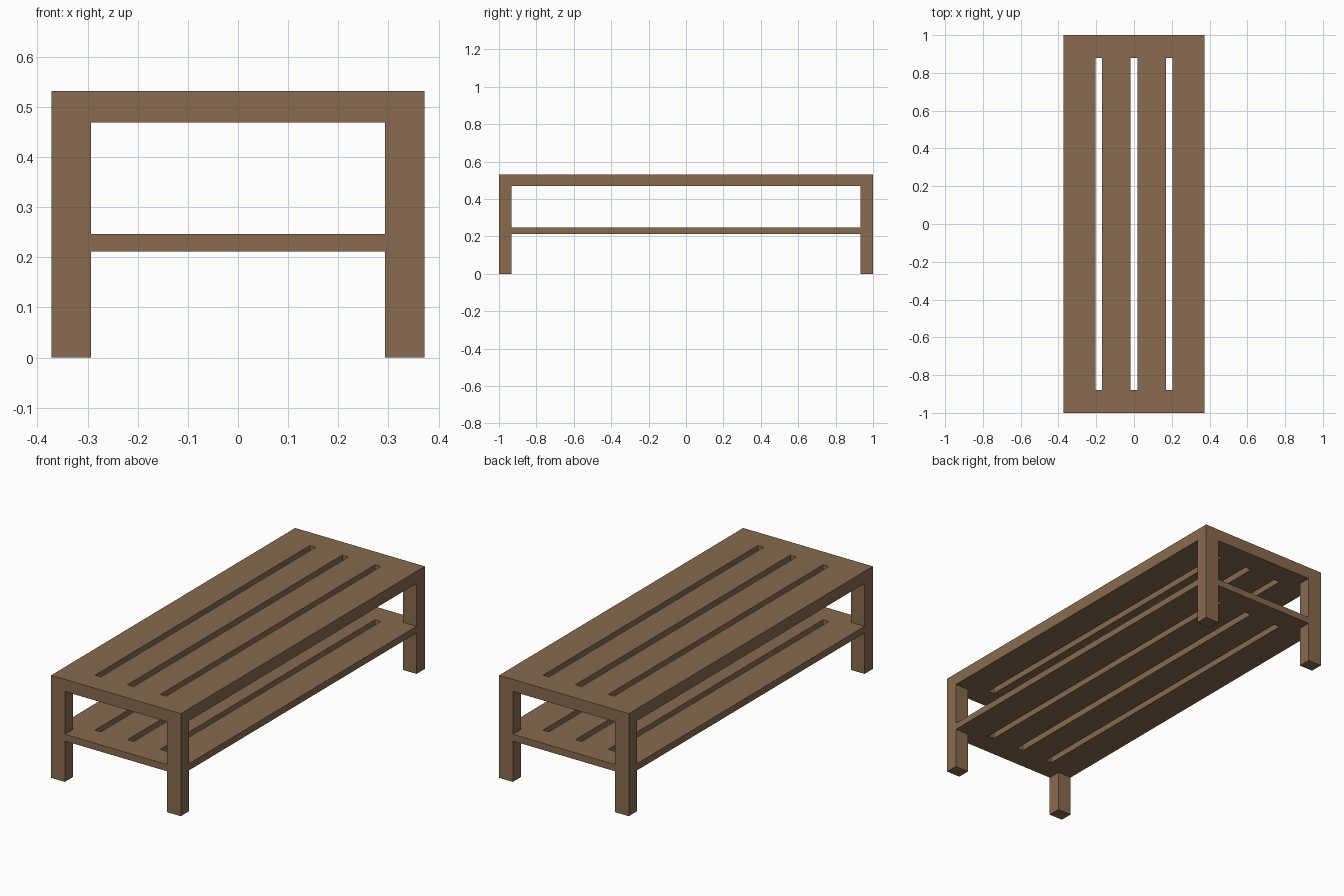
import bpy, bmesh

if "Cube" in bpy.data.objects:
    bpy.data.objects.remove(bpy.data.objects["Cube"])

HALF_X, HALF_Y = 0.372, 1.0            # outer footprint
LEG_X, LEG_Y = 0.079, 0.068            # leg section
TOP_Z = (0.469, 0.532)
SHELF_Z = (0.212, 0.247)
SLOT_END = 0.88
SLOTS = [(-0.204, -0.170), (-0.018, 0.018), (0.170, 0.204)]

wood = bpy.data.materials.new("brown_wood")
wood.diffuse_color = (0.25, 0.145, 0.08, 1)
wood.use_nodes = True
wood.node_tree.nodes["Principled BSDF"].inputs["Base Color"].default_value = wood.diffuse_color


def finish(bm, name):
    bmesh.ops.recalc_face_normals(bm, faces=bm.faces)
    mesh = bpy.data.meshes.new(name)
    bm.to_mesh(mesh)
    bm.free()
    mesh.materials.append(wood)
    obj = bpy.data.objects.new(name, mesh)
    bpy.context.collection.objects.link(obj)
    return obj


def slotted_panel(name, z0, z1, notched):
    """Flat board with three long slots, optionally notched around the legs."""
    ix, iy = HALF_X - LEG_X, HALF_Y - LEG_Y
    xs = sorted([-HALF_X, -ix, ix, HALF_X] + [x for s in SLOTS for x in s])
    ys = [-HALF_Y, -iy, -SLOT_END, SLOT_END, iy, HALF_Y]
    bm = bmesh.new()
    grid = [[bm.verts.new((x, y, z0)) for y in ys] for x in xs]
    for i in range(len(xs) - 1):
        for j in range(len(ys) - 1):
            cx, cy = (xs[i] + xs[i + 1]) / 2, (ys[j] + ys[j + 1]) / 2
            in_slot = abs(cy) < SLOT_END and any(a < cx < b for a, b in SLOTS)
            in_leg = notched and abs(cx) > ix and abs(cy) > iy
            if not (in_slot or in_leg):
                bm.faces.new((grid[i][j], grid[i + 1][j],
                              grid[i + 1][j + 1], grid[i][j + 1]))
    bmesh.ops.delete(bm, geom=[v for v in bm.verts if not v.link_faces], context='VERTS')
    # Thicken the outline into a solid board
    ext = bmesh.ops.extrude_face_region(bm, geom=bm.faces[:], use_keep_orig=True)
    moved = [g for g in ext["geom"] if isinstance(g, bmesh.types.BMVert)]
    bmesh.ops.translate(bm, verts=moved, vec=(0, 0, z1 - z0))
    return finish(bm, name)


def leg(name, sx, sy):
    """Square post from the floor to the underside of the top."""
    h = TOP_Z[0]
    bm = bmesh.new()
    bmesh.ops.create_cube(bm, size=1)
    bmesh.ops.scale(bm, vec=(LEG_X, LEG_Y, h), verts=bm.verts)
    bmesh.ops.translate(bm, verts=bm.verts, vec=(
        sx * (HALF_X - LEG_X / 2), sy * (HALF_Y - LEG_Y / 2), h / 2))
    return finish(bm, name)


# Boards
slotted_panel("table_top", *TOP_Z, notched=False)
slotted_panel("lower_shelf", *SHELF_Z, notched=True)

# Legs
for sy, end in ((-1, "front"), (1, "back")):
    for sx, side in ((-1, "left"), (1, "right")):
        leg(f"{end}_{side}_leg", sx, sy)
